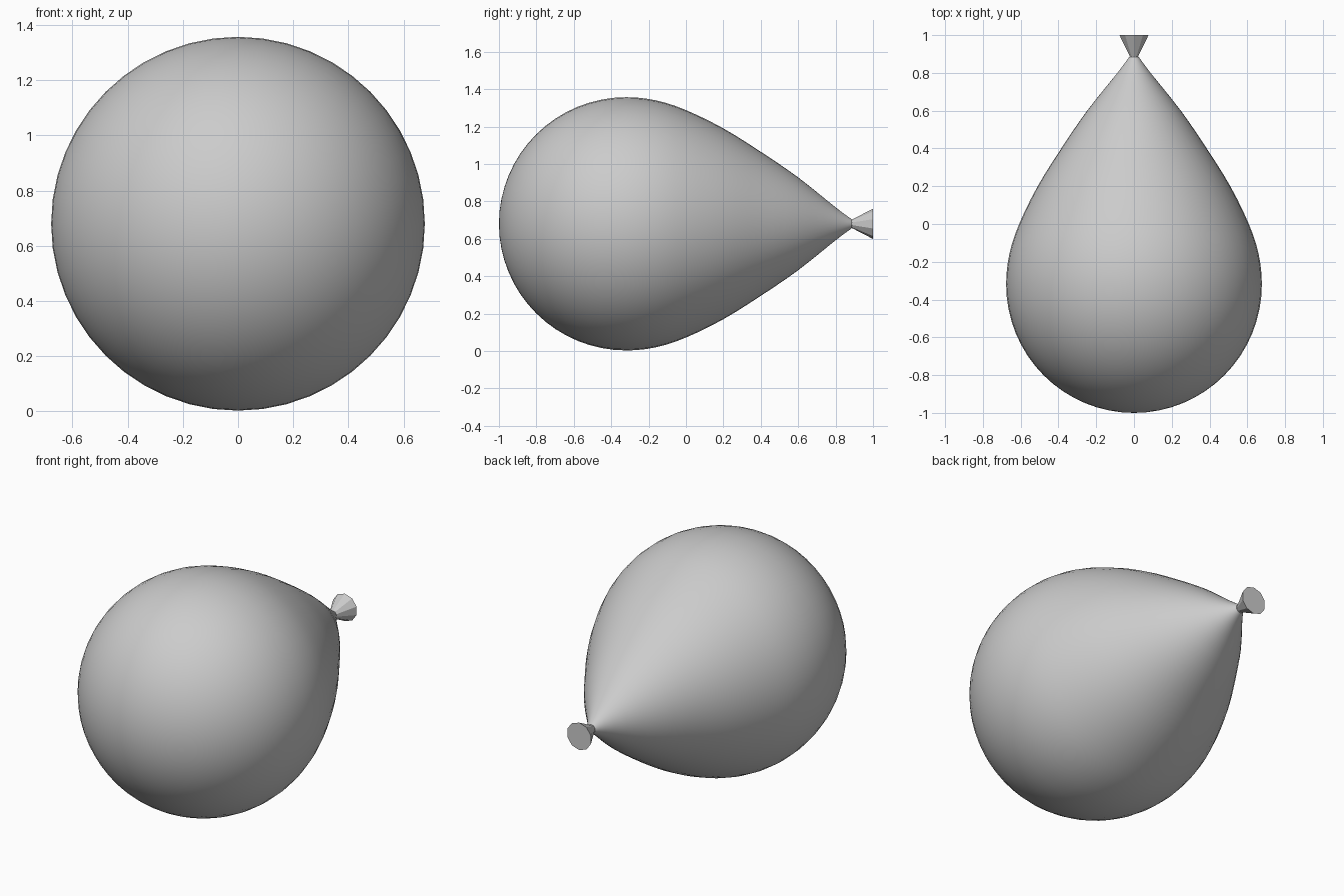
import bpy, bmesh
from math import sin, cos, pi

if "Cube" in bpy.data.objects:
    bpy.data.objects.remove(bpy.data.objects["Cube"])

CENTRE_Z = 0.68


def revolve(name, profile, sides, smooth):
    """Spin (y, radius) points around the balloon's long axis."""
    bm = bmesh.new()
    rings = []
    for y, r in profile:
        if r < 1e-5:
            rings.append([bm.verts.new((0, y, CENTRE_Z))])
        else:
            rings.append([bm.verts.new((r * sin(2 * pi * i / sides), y,
                                        CENTRE_Z + r * cos(2 * pi * i / sides)))
                          for i in range(sides)])
    for a, b in zip(rings, rings[1:]):
        for i in range(sides):
            j = (i + 1) % sides
            if len(a) == 1:
                bm.faces.new((a[0], b[j], b[i]))
            else:
                bm.faces.new((a[i], a[j], b[j], b[i]))
    # close open ends with flat caps
    for ring in (rings[0], rings[-1]):
        if len(ring) > 1:
            bm.faces.new(ring)
    bmesh.ops.recalc_face_normals(bm, faces=bm.faces)
    for f in bm.faces:
        f.smooth = smooth and len(f.verts) <= 4
    mesh = bpy.data.meshes.new(name)
    bm.to_mesh(mesh)
    bm.free()
    obj = bpy.data.objects.new(name, mesh)
    bpy.context.collection.objects.link(obj)
    return obj


def catmull(points, steps):
    """Smooth curve through the inner points."""
    out = []
    for p0, p1, p2, p3 in zip(points, points[1:], points[2:], points[3:]):
        for s in range(steps):
            t = s / steps
            out.append(tuple(0.5 * (2 * b + (c - a) * t
                                    + (2 * a - 5 * b + 4 * c - d) * t * t
                                    + (3 * b - a - 3 * c + d) * t ** 3)
                             for a, b, c, d in zip(p0, p1, p2, p3)))
    out.append(points[-2])
    return out


# Inflated body: round end, then a taper to the neck
R, MID = 0.677, -0.32
dome = [(MID - (1 + MID) * cos(a * pi / 32), R * sin(a * pi / 32)) for a in range(16)]
taper = catmull([(-0.48, 0.657), (MID, R), (-0.16, 0.66), (0, 0.608), (0.2, 0.51),
                 (0.4, 0.385), (0.6, 0.248), (0.8, 0.088), (0.885, 0.025),
                 (0.95, -0.02)], 3)
revolve("balloon_body", dome + taper, 48, True)

# Flared, faceted tied end
revolve("balloon_knot", [(0.875, 0.022), (0.89, 0.024), (1.0, 0.081)], 10, False)
